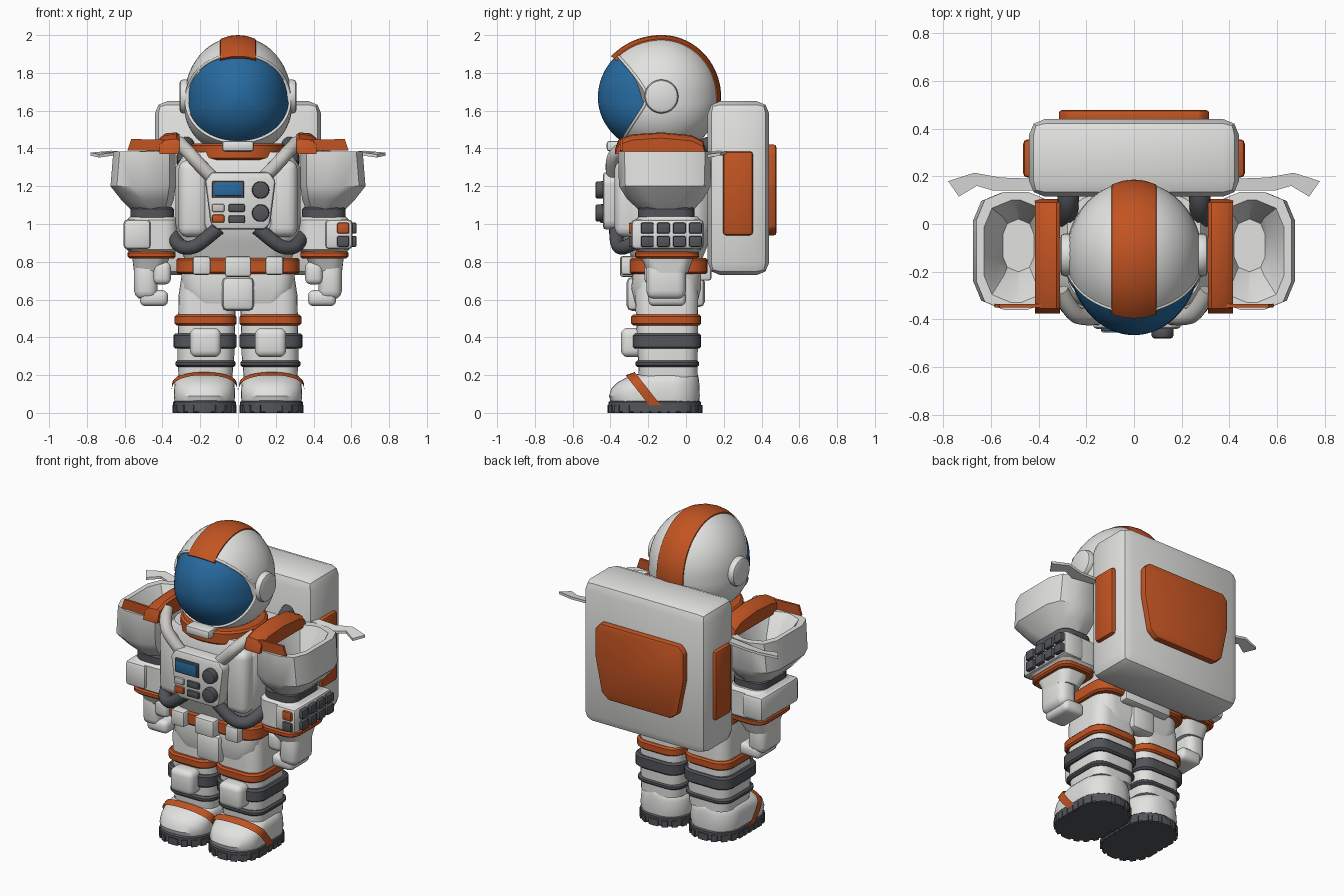
import bpy, bmesh
from math import sin, cos, pi, acos, atan2, hypot, radians
from mathutils import Vector

cube = bpy.data.objects.get("Cube")
if cube:
    bpy.data.objects.remove(cube, do_unlink=True)


def material(name, rgb):
    m = bpy.data.materials.new(name)
    m.use_nodes = True
    m.diffuse_color = (*rgb, 1)
    m.node_tree.nodes["Principled BSDF"].inputs["Base Color"].default_value = (*rgb, 1)
    return m


WHITE = material("suit white", (0.76, 0.76, 0.75))
ORANGE = material("trim orange", (0.54, 0.088, 0.016))
DARK = material("rubber grey", (0.085, 0.09, 0.10))
BLUE = material("visor blue", (0.02, 0.145, 0.35))
STRAP = material("strap grey", (0.60, 0.58, 0.55))
parts = []


def add(name, bm, mat):
    bmesh.ops.recalc_face_normals(bm, faces=bm.faces[:])
    mesh = bpy.data.meshes.new(name)
    bm.to_mesh(mesh)
    bm.free()
    mesh.materials.clear()
    mesh.materials.append(mat)
    ob = bpy.data.objects.new(name, mesh)
    bpy.context.collection.objects.link(ob)
    parts.append(ob)
    return ob


def prism(name, outline, y0, y1, mat, bevel=0.0, seg=2):
    """Outline in x, z pushed along y."""
    bm = bmesh.new()
    a, b = [[bm.verts.new((x, y, z)) for x, z in outline] for y in (y0, y1)]
    bm.faces.new(a)
    bm.faces.new(b[::-1])
    for i in range(len(a)):
        bm.faces.new((a[i - 1], a[i], b[i], b[i - 1]))
    if bevel:
        bmesh.ops.bevel(bm, geom=bm.edges[:], offset=bevel, segments=seg,
                        profile=0.5, affect='EDGES', clamp_overlap=True)
    return add(name, bm, mat)


def box(name, x0, x1, y0, y1, z0, z1, mat, bevel=0.01, seg=2):
    return prism(name, [(x0, z0), (x1, z0), (x1, z1), (x0, z1)], y0, y1, mat, bevel, seg)


def ring(x0, x1, y0, y1, r, k=5):
    """Rounded rectangle."""
    r = min(r, abs(x1 - x0) / 2 - .002, (y1 - y0) / 2 - .002)
    cx, cy, hx, hy = (x0 + x1) / 2, (y0 + y1) / 2, abs(x1 - x0) / 2 - r, (y1 - y0) / 2 - r
    pts = []
    for q, (sx, sy) in enumerate([(1, 1), (-1, 1), (-1, -1), (1, -1)]):
        for i in range(k + 1):
            a = (q + i / k) * pi / 2
            pts.append((cx + sx * hx + r * cos(a), cy + sy * hy + r * sin(a)))
    return pts


def skin(name, rows, mat):
    bm = bmesh.new()
    vs = [[bm.verts.new(p) for p in row] for row in rows]
    for a, b in zip(vs, vs[1:]):
        for i in range(len(a)):
            bm.faces.new((a[i - 1], a[i], b[i], b[i - 1]))
    bm.faces.new(vs[0])
    bm.faces.new(vs[-1])
    return add(name, bm, mat)


def loft(name, sections, mat, r=0.08, s=1, k=5):
    """Sections are z, x0, x1, y0, y1."""
    rows = [[(s * x, y, z) for x, y in ring(x0, x1, y0, y1, r, k)]
            for z, x0, x1, y0, y1 in sections]
    return skin(name, rows, mat)


def band(name, z0, z1, x0, x1, y0, y1, mat, r=0.08, s=1, e=0.01):
    inner = (x0 + e, x1 - e, y0 + e, y1 - e)
    outer = (x0, x1, y0, y1)
    return loft(name, [(z0, *inner), (z0 + e, *outer), (z1 - e, *outer), (z1, *inner)], mat, r, s)


def tube(name, pts, radius, mat, cyclic=False):
    cu = bpy.data.curves.new(name, 'CURVE')
    cu.dimensions = '3D'
    cu.bevel_depth, cu.bevel_resolution, cu.use_fill_caps = radius, 6, True
    sp = cu.splines.new('NURBS')
    sp.points.add(len(pts) - 1)
    for p, co in zip(sp.points, pts):
        p.co = (*co, 1)
    sp.use_endpoint_u, sp.use_cyclic_u, sp.order_u, sp.resolution_u = True, cyclic, 3, 6
    tmp = bpy.data.objects.new(name + "_path", cu)
    bpy.context.collection.objects.link(tmp)
    dg = bpy.context.evaluated_depsgraph_get()
    bm = bmesh.new()
    bm.from_mesh(bpy.data.meshes.new_from_object(tmp.evaluated_get(dg)))
    bpy.data.objects.remove(tmp, do_unlink=True)
    return add(name, bm, mat)


def disc(name, centre, radius, depth, axis, mat, bevel=0.012):
    bm = bmesh.new()
    bmesh.ops.create_cone(bm, cap_ends=True, segments=28, radius1=radius, radius2=radius, depth=depth)
    rim = [e for e in bm.edges if abs(e.verts[0].co.z - e.verts[1].co.z) < 1e-5]
    bmesh.ops.bevel(bm, geom=rim, offset=bevel, segments=2, profile=0.5, affect='EDGES')
    rot = Vector((0, 0, 1)).rotation_difference(Vector(axis)).to_matrix()
    for v in bm.verts:
        v.co = rot @ v.co + Vector(centre)
    return add(name, bm, mat)


# Helmet shell, fuller at the jaw; it starts at the visor edge and closes at the back
HY, HZ = -0.13, 1.67


def helmet_point(th, ph, grow=1.0):
    ry = 0.345 if cos(th) > 0 else 0.308
    rz = 0.322 if sin(th) * sin(ph) > 0 else 0.305
    jaw = 1 + 0.14 * max(0, -sin(ph))
    return (0.283 * jaw * grow * sin(th) * cos(ph), HY - ry * grow * cos(th),
            HZ + rz * grow * sin(th) * sin(ph))


def opening(ph):
    b = hypot(sin(ph) * (0.24 + 0.03 * sin(ph)), 0.03)
    return acos(0.052 / hypot(0.345, b)) - atan2(b, 0.345)


angles = [2 * pi * i / 56 for i in range(56)]
skin("helmet_shell", [[helmet_point(opening(a) + (pi - 0.01 - opening(a)) * j / 20, a) for a in angles]
                      for j in range(21)], WHITE)
skin("visor", [[helmet_point(.01 + (opening(a) + .03) * j / 14, a, .975) for a in angles]
               for j in range(15)], BLUE)
tube("helmet_rim", [helmet_point(opening(a) + .015, a, 0.99) for a in angles], 0.008, WHITE, True)

# Helmet crest stripe, running from the brow to the nape
rows = []
for j in range(37):
    th = 0.72 + (pi + 0.5 - 0.72) * j / 36
    row = []
    for x, g in [(-.096, .97), (-.093, 1.018), (-.045, 1.026), (0, 1.027), (.045, 1.026), (.093, 1.018), (.096, .97)]:
        _, y, z = helmet_point(th, pi / 2, g * (1 - (x / 0.283) ** 2) ** 0.5)
        row.append((x, y, z))
    rows.append(row)
skin("helmet_stripe", rows, ORANGE)
box("chin_block", -.085, .085, -.42, -.31, 1.385, 1.44, WHITE, .015)
band("neck_ring", 1.34, 1.425, -.25, .25, -.38, .10, ORANGE, .22)

# Torso, belt and hips
loft("torso", [(.80, -.28, .28, -.28, .08), (.90, -.31, .31, -.32, .12), (1.0, -.33, .33, -.36, .15),
               (1.3, -.33, .33, -.36, .15), (1.38, -.28, .28, -.33, .12)], WHITE, .12)
band("belt", .735, .82, -.325, .325, -.30, .115, ORANGE, .1)
loft("hips", [(.58, -.26, .26, -.27, .06), (.66, -.30, .30, -.29, .08), (.75, -.30, .30, -.28, .08)], WHITE, .1)
box("belt_buckle", -.07, .07, -.35, -.25, .72, .83, WHITE, .015)
box("front_flap", -.085, .085, -.315, -.2, .54, .72, WHITE, .03)
box("rear_belt_block", -.17, .17, .04, .135, .70, .81, WHITE, .015)
box("rear_flap", -.085, .085, 0, .10, .56, .72, WHITE, .03)

# Chest control unit
prism("control_unit", [(-.11, .97), (.14, .97), (.17, 1.0), (.20, 1.23), (.165, 1.275),
                       (-.14, 1.275), (-.175, 1.23), (-.145, 1.0)], -.44, -.30, WHITE, .018)
box("screen_frame", -.137, .032, -.45, -.43, 1.137, 1.228, DARK, .006)
box("screen", -.124, .019, -.456, -.44, 1.149, 1.217, BLUE, .003)
for z in (1.18, 1.058):
    disc("control_knob", (.12, -.455, z), .046, .05, (0, -1, 0), DARK)
for x, z, w, m in [(-.105, 1.085, .033, STRAP), (-.105, 1.028, .033, ORANGE),
                   (-.007, 1.085, .043, DARK), (-.007, 1.025, .043, DARK)]:
    box("control_button", x - w, x + w, -.455, -.43, z - .021, z + .021, m, .008)

# Backpack
box("backpack", -.44, .44, .115, .44, .73, 1.65, WHITE, .065, 2)
prism("backpack_rear_panel", [(-.22, .94), (.22, .94), (.27, .98), (.315, 1.2), (.315, 1.38), (.28, 1.42),
                              (-.28, 1.42), (-.315, 1.38), (-.315, 1.2), (-.27, .98)], .42, .478, ORANGE, .012)

# Parts found on both sides; the model's left is +x
for s, side in ((1, "left_"), (-1, "right_")):
    def sbox(name, x0, x1, *rest, **kw):
        return box(side + name, s * x0, s * x1, *rest, **kw)

    disc(side + "ear_cap", (s * .275, HY, 1.675), .09, .07, (s, 0, 0), WHITE, .02)
    sbox("backpack_side_panel", .42, .465, .195, .355, .94, 1.385, ORANGE, .018)
    sbox("vest_panel", .16, .315, -.378, -.22, .93, 1.34, WHITE, .05, seg=3)
    tube(side + "harness_strap", [(s * .31, -.28, 1.43), (s * .265, -.37, 1.385), (s * .21, -.395, 1.32),
                                  (s * .13, -.385, 1.24)], .036, STRAP)
    tube(side + "front_hose", [(s * .335, -.22, .93), (s * .32, -.31, .88), (s * .24, -.355, .87),
                               (s * .17, -.37, .92), (s * .10, -.37, .98)], .037, DARK)
    tube(side + "rear_hose", [(s * .27, .16, 1.42), (s * .28, .08, 1.43), (s * .28, .02, 1.32)], .045, DARK)
    sbox("belt_pouch", .145, .24, -.345, -.25, .73, .83, WHITE, .015)

    # Hollow shoulder guard with its trim
    loft(side + "shoulder_guard", [
        (1.075, .36, .565, -.25, .04), (1.13, .34, .62, -.31, .09), (1.20, .33, .675, -.355, .13),
        (1.385, .33, .66, -.36, .135), (1.385, .36, .63, -.33, .10), (1.27, .40, .57, -.24, .05),
        (1.20, .42, .55, -.20, .02)], WHITE, .115, s, 2)
    rows = []
    for y, z in [(-.375, 1.40), (-.355, 1.45), (-.28, 1.475), (-.13, 1.485), (.03, 1.47), (.09, 1.44), (.105, 1.39)]:
        rows.append([(s * .315, y, 1.37), (s * .31, y, z - .01), (s * .325, y, z), (s * .385, y, z - .005),
                     (s * .415, y, z - .03), (s * .415, y, 1.37)])
    skin(side + "shoulder_strap", rows, ORANGE)
    prism(side + "shoulder_lip", [(s * .36, 1.385), (s * .585, 1.39), (s * .565, 1.45), (s * .36, 1.445)],
          -.35, -.335, ORANGE)
    skin(side + "loose_fabric", [[(s * x, y, z + dz) for x, y, z in [
        (.42, .19, 1.38), (.56, .195, 1.37), (.67, .215, 1.38), (.78, .18, 1.37), (.735, .115, 1.36),
        (.66, .16, 1.37), (.59, .14, 1.36), (.42, .14, 1.38)]] for dz in (-.008, .008)], WHITE)

    # Arm and hand
    band(side + "elbow_joint", 1.02, 1.09, .34, .57, -.255, .045, DARK, .07, s)
    band(side + "forearm", .845, 1.04, .32, .59, -.27, .08, WHITE, .07, s, .02)
    band(side + "wrist_band", .818, .857, .33, .585, -.27, .07, ORANGE, .07, s)
    loft(side + "wrist", [(.74, .40, .55, -.20, .01), (.825, .36, .56, -.24, .04)], WHITE, .06, s)
    sbox("palm", .425, .55, -.21, .0, .60, .81, WHITE, .045, seg=3)
    sbox("fingers", .37, .52, -.20, .0, .565, .65, WHITE, .03, seg=3)
    sbox("thumb", .355, .45, -.22, -.12, .68, .80, WHITE, .03, seg=3)
    sbox("forearm_pad", .46, .607, -.29, .095, .865, 1.025, WHITE, .025)

    # Leg with bands and knee pad
    loft(side + "leg", [(.19, .03, .315, -.25, .062), (.30, .02, .32, -.255, .062), (.62, .01, .315, -.27, .065),
                        (.72, .01, .30, -.26, .06)], WHITE, .08, s)
    band(side + "thigh_band", .463, .52, .008, .335, -.29, .08, ORANGE, .09, s)
    band(side + "knee_band", .34, .42, .008, .342, -.28, .08, DARK, .08, s)
    band(side + "shin_band", .243, .277, .012, .332, -.268, .07, DARK, .08, s)
    sbox("knee_pad", .09, .255, -.345, -.22, .295, .45, WHITE, .035, seg=3)

    # Boot, with an instep strap cut from a swollen copy of it
    boot = loft(side + "boot", [(.05, .02, .335, -.395, .07), (.09, .015, .34, -.408, .073),
                                (.13, .017, .338, -.395, .072), (.16, .02, .335, -.365, .07),
                                (.185, .027, .328, -.32, .067), (.203, .05, .31, -.27, .062),
                                (.212, .08, .28, -.21, .05)], WHITE, .14, s, 7)
    bm = bmesh.new()
    bm.from_mesh(boot.data)
    bm.normal_update()
    for v, n in [(v, v.normal.copy()) for v in bm.verts]:
        v.co += n * .013
    across = Vector((0, .787, .618))
    for d in (-1, 1):
        bmesh.ops.bisect_plane(bm, geom=bm.verts[:] + bm.edges[:] + bm.faces[:],
                               plane_co=Vector((0, -.236, .132)) + across * d * .024,
                               plane_no=across * d, clear_outer=True)
    add(side + "boot_strap", bm, ORANGE)

    # Sole and lugs
    band(side + "sole", 0, .065, .01, .343, -.41, .08, DARK, .15, s, .008)
    outline = [Vector((x, y)) for x, y in ring(.022, .331, -.40, .07, .14, 4)]
    outline += [Vector((x, -.165 + d)) for x in (.022, .331) for d in (-.05, 0, .05)]
    for p in outline:
        bm = bmesh.new()
        bmesh.ops.create_cube(bm, size=1)
        a = atan2(p.y - min(max(p.y, -.26), -.07), p.x - .177)
        for v in bm.verts:
            u, w = v.co.x * .03, v.co.y * .036
            v.co = (s * (p.x + u * cos(a) - w * sin(a)), p.y + u * sin(a) + w * cos(a), .021 + v.co.z * .042)
        add(side + "sole_lug", bm, DARK)

# Wrist keypad on the left arm
for z in (.908, .978):
    for i in range(4):
        y = -.205 + i * .085
        box("keypad_side_key", .59, .628, y - .034, y + .034, z - .029, z + .029, DARK, .008)
    box("keypad_front_key", .525, .588, -.303, -.27, z - .029, z + .029, ORANGE if z > .95 else DARK, .008)

# Smooth shading with sharp edges kept
bpy.ops.object.select_all(action='DESELECT')
for ob in parts:
    ob.select_set(True)
bpy.context.view_layer.objects.active = parts[0]
bpy.ops.object.shade_smooth_by_angle(angle=radians(35))
